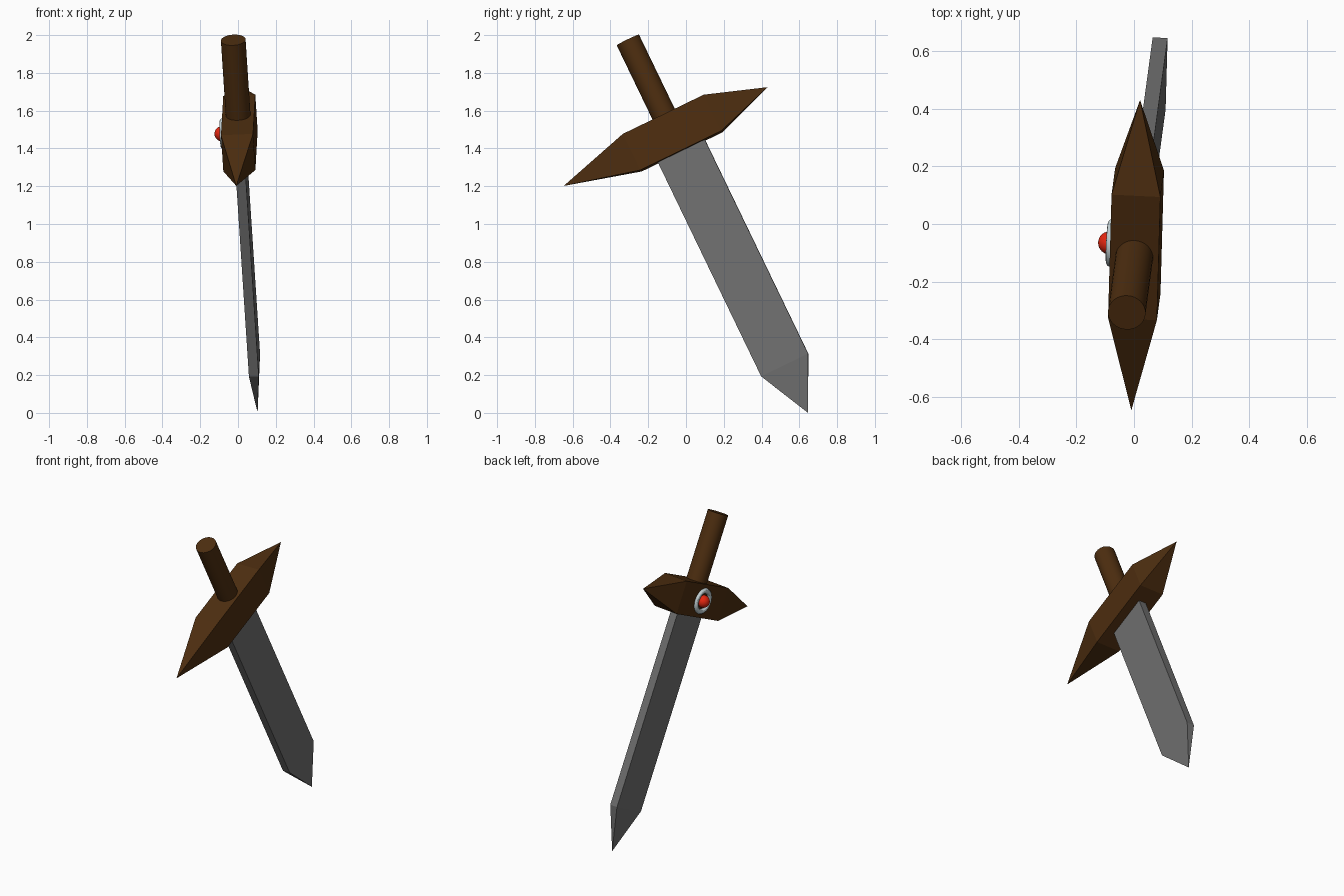
import bpy, bmesh
from mathutils import Matrix, Vector

if "Cube" in bpy.data.objects:
    bpy.data.objects.remove(bpy.data.objects["Cube"])

# Sword frame: local x = out of the gem face, y = along the guard, z = towards the pommel
up = Vector((-0.0588, -0.434, 0.899)).normalized()
wide = Vector((0.025, 0.897, 0.442))
wide = (wide - up * wide.dot(up)).normalized()
out = wide.cross(up)
FRAME = Matrix((out, wide, up)).transposed().to_4x4()
FRAME.translation = (0.007, -0.07, 1.4815)
GEM_SIDE = -1 if out.x > 0 else 1      # gem sits on the -x side


def material(name, rgb):
    m = bpy.data.materials.new(name)
    m.diffuse_color = (*rgb, 1)
    m.use_nodes = True
    m.node_tree.nodes["Principled BSDF"].inputs["Base Color"].default_value = m.diffuse_color
    return m


wood = material("dark brown wood", (0.075, 0.027, 0.005))
steel = material("grey steel", (0.16, 0.16, 0.16))
silver = material("pale silver", (0.55, 0.64, 0.66))
red = material("red gem", (0.8, 0.02, 0.005))


def finish(obj, name, mat, smooth=False):
    obj.name = name
    obj.data.materials.append(mat)
    if smooth:
        bpy.ops.object.shade_smooth_by_angle()
    obj.matrix_world = FRAME @ obj.matrix_basis


def hull(name, points, mat):
    bm = bmesh.new()
    for p in points:
        bm.verts.new(p)
    bmesh.ops.convex_hull(bm, input=bm.verts)
    bmesh.ops.dissolve_limit(bm, angle_limit=0.01, verts=bm.verts, edges=bm.edges)
    bmesh.ops.recalc_face_normals(bm, faces=bm.faces)
    mesh = bpy.data.meshes.new(name)
    bm.to_mesh(mesh)
    bm.free()
    obj = bpy.data.objects.new(name, mesh)
    bpy.context.collection.objects.link(obj)
    finish(obj, name, mat)


def box(hx, hy, z0, z1):
    return [(x, y, z) for x in (-hx, hx) for y in (-hy, hy) for z in (z0, z1)]


# Blade: flat bar ending in a point
hull("blade", box(0.026, 0.138, -1.367, -0.05) + [(0, 0, -1.647)], steel)

# Guard: block with a long pyramid at each end
hull("guard", box(0.085, 0.238, -0.1065, 0.1065) + [(0, -0.642, 0), (0, 0.557, 0)], wood)

# Grip
bpy.ops.mesh.primitive_cylinder_add(vertices=32, radius=0.0655, depth=0.498, location=(0, 0, 0.299))
finish(bpy.context.object, "grip", wood, True)

# Ring and gem on one face of the guard
bpy.ops.mesh.primitive_torus_add(major_segments=48, minor_segments=12, major_radius=0.067,
                                 minor_radius=0.0165, location=(GEM_SIDE * 0.085, 0, 0),
                                 rotation=(0, 1.5707963, 0))
finish(bpy.context.object, "gem_ring", silver, True)
bpy.ops.mesh.primitive_uv_sphere_add(segments=32, ring_count=16, radius=0.04,
                                     location=(GEM_SIDE * 0.092, 0, 0))
finish(bpy.context.object, "gem", red, True)
